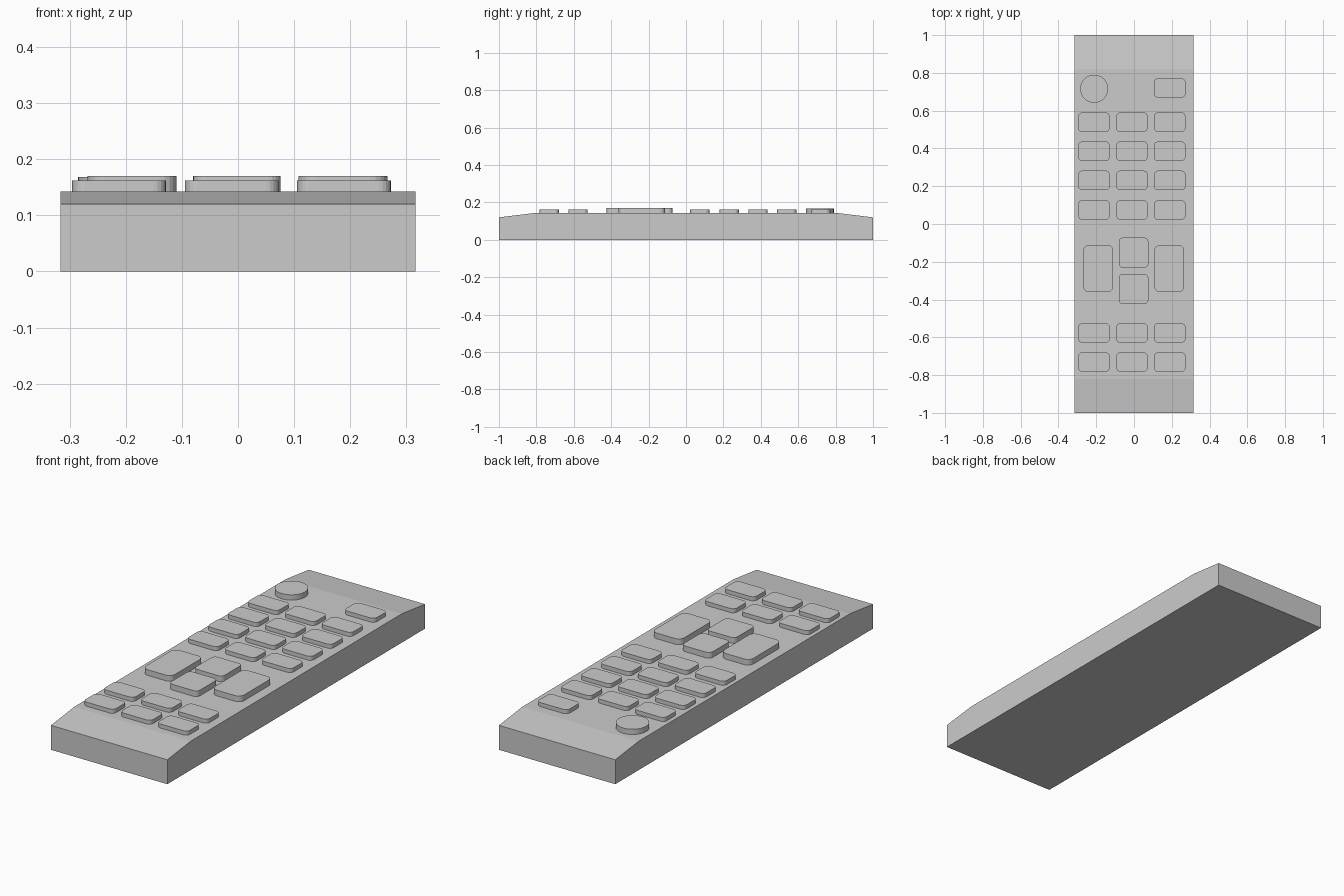
import bpy, bmesh, math

if "Cube" in bpy.data.objects:
    bpy.data.objects.remove(bpy.data.objects["Cube"])

DECK = 0.142  # height of the flat top face


def extrude_outline(name, points, direction):
    """Solid made by extruding a closed outline along a vector."""
    bm = bmesh.new()
    face = bm.faces.new([bm.verts.new(p) for p in points])
    res = bmesh.ops.extrude_face_region(bm, geom=[face], use_keep_orig=True)
    verts = [g for g in res["geom"] if isinstance(g, bmesh.types.BMVert)]
    bmesh.ops.translate(bm, verts=verts, vec=direction)
    bmesh.ops.recalc_face_normals(bm, faces=bm.faces[:])
    mesh = bpy.data.meshes.new(name)
    bm.to_mesh(mesh)
    bm.free()
    obj = bpy.data.objects.new(name, mesh)
    bpy.context.collection.objects.link(obj)
    return obj


def button(name, x, y, w, d, top, r, steps=5):
    """Rounded rectangular key standing on the deck."""
    pts = []
    for k, (sx, sy) in enumerate([(1, 1), (-1, 1), (-1, -1), (1, -1)]):
        for i in range(steps + 1):
            a = math.pi / 2 * (k + i / steps)
            pts.append((x + sx * (w / 2 - r) + r * math.cos(a),
                        y + sy * (d / 2 - r) + r * math.sin(a), DECK - 0.002))
    return extrude_outline(name, pts, (0, 0, top - DECK + 0.002))


# Body: side profile with sloped ends
W = 0.316
profile = [(-1, 0), (1, 0), (1, 0.12), (0.82, DECK), (-0.82, DECK), (-1, 0.12)]
extrude_outline("body", [(-W, y, z) for y, z in profile], (2 * W, 0, 0))

# Small keys in three columns
columns = (-0.212, -0.011, 0.189)
for r, y in enumerate((0.539, 0.385, 0.231, 0.074, -0.577, -0.731)):
    for c, x in enumerate(columns):
        button(f"key_{r}_{c}", x, y, 0.167, 0.103, 0.162, 0.022)
button("source_key", columns[2], 0.72, 0.167, 0.103, 0.162, 0.022)

# Large rocker keys and the pair between them
for name, x in (("left_rocker", -0.189), ("right_rocker", 0.187)):
    button(name, x, -0.236, 0.158, 0.25, 0.17, 0.03)
for name, y in (("up_key", -0.152), ("down_key", -0.344)):
    button(name, -0.002, y, 0.156, 0.16, 0.17, 0.022)

# Round power button
bpy.ops.mesh.primitive_cylinder_add(vertices=48, radius=0.074, depth=0.028,
                                    location=(-0.211, 0.716, 0.154))
bpy.context.object.name = "power_button"
bpy.ops.object.shade_smooth_by_angle(angle=math.radians(30))
